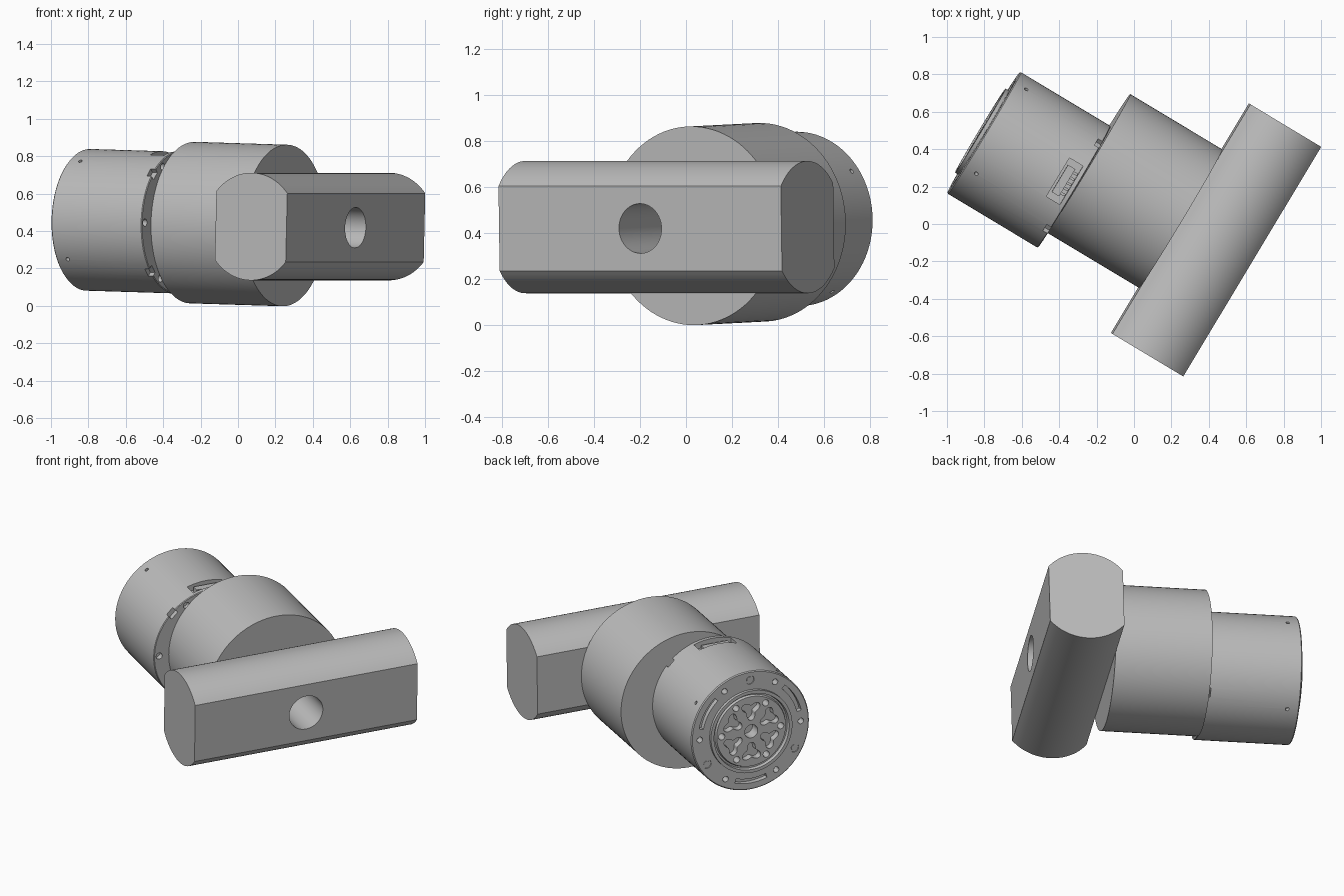
import bpy, bmesh
from math import sin, cos, pi, radians, asin
from mathutils import Vector, Matrix

cube = bpy.data.objects.get("Cube")
if cube:
    bpy.data.objects.remove(cube)

grey = bpy.data.materials.new("machined grey")
grey.use_nodes = True
grey.diffuse_color = (0.5, 0.5, 0.5, 1)
grey.node_tree.nodes["Principled BSDF"].inputs["Base Color"].default_value = (0.5, 0.5, 0.5, 1)

# Working frame: x across, y up, z along the shaft towards the handle
across = Vector((0.515, 0.857, 0)).normalized()
along = Vector((0.857, -0.515, -0.0265)).normalized()
FRAME = Matrix((across, along.cross(across), along)).transposed().to_4x4()
FRAME.translation = (0, 0, 0.435)
BODY_X, MOTOR_X = 0.153, 0.005


def prism(bm, outline, direction):
    """Extrude a closed outline of 3D points along a vector."""
    face = bm.faces.new([bm.verts.new(p) for p in outline])
    out = bmesh.ops.extrude_face_region(bm, geom=[face])
    moved = [v for v in out["geom"] if isinstance(v, bmesh.types.BMVert)]
    bmesh.ops.translate(bm, verts=moved, vec=direction)


def rod(bm, start, end, radius, sides=24):
    """Cylinder between two points."""
    start, end = Vector(start), Vector(end)
    d = end - start
    m = Matrix.Translation((start + end) / 2) @ d.to_track_quat("Z", "Y").to_matrix().to_4x4()
    bmesh.ops.create_cone(bm, cap_ends=True, segments=sides, radius1=radius,
                          radius2=radius, depth=d.length, matrix=m)


def box(bm, centre, size, angle=0):
    """Box, turned about the motor axis."""
    m = (Matrix.Translation((MOTOR_X, 0, 0)) @ Matrix.Rotation(angle, 4, "Z")
         @ Matrix.Translation(centre) @ Matrix.Diagonal((*size, 1)))
    bmesh.ops.create_cube(bm, size=1, matrix=m)


def polar(r, angle, z):
    return Vector((MOTOR_X + r * cos(angle), r * sin(angle), z))


def make(name, bm):
    bmesh.ops.recalc_face_normals(bm, faces=bm.faces)
    mesh = bpy.data.meshes.new(name)
    bm.to_mesh(mesh)
    bm.free()
    mesh.materials.append(grey)
    ob = bpy.data.objects.new(name, mesh)
    ob.matrix_world = FRAME
    bpy.context.collection.objects.link(ob)
    return ob


def cut(ob, bm):
    """Subtract a set of separate solids and apply the result."""
    cutter = make("cutter", bm)
    cutter.hide_render = True
    mod = ob.modifiers.new("cut", "BOOLEAN")
    mod.operation, mod.solver, mod.object = "DIFFERENCE", "EXACT", cutter
    bpy.context.view_layer.update()
    graph = bpy.context.evaluated_depsgraph_get()
    mesh = bpy.data.meshes.new_from_object(ob.evaluated_get(graph))
    ob.modifiers.clear()
    ob.data = mesh
    bpy.data.objects.remove(cutter)


# Crossbar: round stock with two flats and a central bore
R, FLAT, MID = 0.2875, 0.221, 0.42
limit = asin(FLAT / R)
arc = [-limit + 2 * limit * i / 24 for i in range(25)]
section = [(R * sin(t), R * cos(t)) for t in arc]
section += [(-a, -b) for a, b in section]
bm = bmesh.new()
prism(bm, [(BODY_X - 0.716, b, MID + a) for a, b in section], (1.432, 0, 0))
crossbar = make("crossbar", bm)
bm = bmesh.new()
rod(bm, (BODY_X, 0, 0.1), (BODY_X, 0, 0.8), 0.108, 48)
cut(crossbar, bm)

# Large hub behind the crossbar
bm = bmesh.new()
rod(bm, (BODY_X, 0, -0.375), (BODY_X, 0, 0.2), 0.432, 96)
hub = make("hub", bm)

# Motor housing: turned profile of radius and position along the shaft
REAR, FRONT = -0.942, -0.376
profile = [(0, -0.955), (0.222, -0.955), (0.228, -0.94), (0.238, -0.94), (0.242, -0.962),
           (0.262, -0.962), (0.262, REAR), (0.373, REAR), (0.379, REAR + 0.006),
           (0.379, FRONT - 0.004), (0.375, FRONT), (0, FRONT)]
bm = bmesh.new()
verts = [bm.verts.new((MOTOR_X + r, 0, z)) for r, z in profile]
edges = [bm.edges.new(pair) for pair in zip(verts, verts[1:])]
bmesh.ops.spin(bm, geom=verts + edges, cent=(MOTOR_X, 0, 0), axis=(0, 0, 1),
               angle=2 * pi, steps=96, use_merge=True)
bmesh.ops.remove_doubles(bm, verts=bm.verts, dist=1e-5)
motor = make("motor_housing", bm)

bm = bmesh.new()
rod(bm, (MOTOR_X, 0, -1), (MOTOR_X, 0, -0.88), 0.042, 32)
for i in range(6):
    turn = i * pi / 3
    # Three-lobed pockets and screw holes in the rear disc
    c = polar(0.135, turn + pi / 6, -1)
    lobes = [2 * pi * k / 48 for k in range(48)]
    prism(bm, [c + Vector((cos(t + turn + pi / 6), sin(t + turn + pi / 6), 0))
               * 0.048 * (1 + 0.35 * cos(3 * (t - pi))) for t in lobes], (0, 0, 0.09))
    rod(bm, polar(0.19, turn, -1), polar(0.19, turn, -0.89), 0.02)
    # Screw holes in the rear rim and the front rim
    rod(bm, polar(0.325, turn, -1), polar(0.325, turn, -0.89), 0.018)
    rod(bm, polar(0.345, turn, -0.41), polar(0.345, turn, -0.3), 0.02)
for i in range(3):
    # Curved slots in the rear rim
    mid = radians(30 + 120 * i)
    sweep = [mid + radians(-18 + 3 * k) for k in range(13)]
    prism(bm, [polar(0.336, t, -1) for t in sweep]
          + [polar(0.308, t, -1) for t in reversed(sweep)], (0, 0, 0.09))
    # Counterbores between the slots
    a = mid + pi / 3
    rod(bm, polar(0.325, a, -1), polar(0.325, a, REAR + 0.006), 0.028)
for i in range(4):
    # Rim notches at the front and set-screw holes near the rear
    a = pi / 4 + i * pi / 2
    box(bm, (0.375, 0, FRONT), (0.05, 0.055, 0.06), a)
    rod(bm, polar(0.35, a - 0.2, -0.87), polar(0.42, a - 0.2, -0.87), 0.011)
# Connector recess on top
box(bm, (0, 0.38, -0.445), (0.24, 0.1, 0.085))
cut(motor, bm)

# Washers sitting in the counterbores
bm = bmesh.new()
for i in range(3):
    a = radians(90 + 120 * i)
    rod(bm, polar(0.325, a, REAR + 0.002), polar(0.325, a, -0.9), 0.018)
screws = make("rim_screws", bm)

# Connector block with a row of pins
bm = bmesh.new()
box(bm, (0, 0.335, -0.452), (0.17, 0.05, 0.045))
for k in range(5):
    box(bm, (-0.064 + 0.032 * k, 0.335, -0.42), (0.014, 0.03, 0.03))
connector = make("connector", bm)

for ob in (crossbar, hub, motor, screws, connector):
    bpy.ops.object.select_all(action="DESELECT")
    ob.select_set(True)
    bpy.context.view_layer.objects.active = ob
    bpy.ops.object.shade_smooth_by_angle(angle=radians(30))
